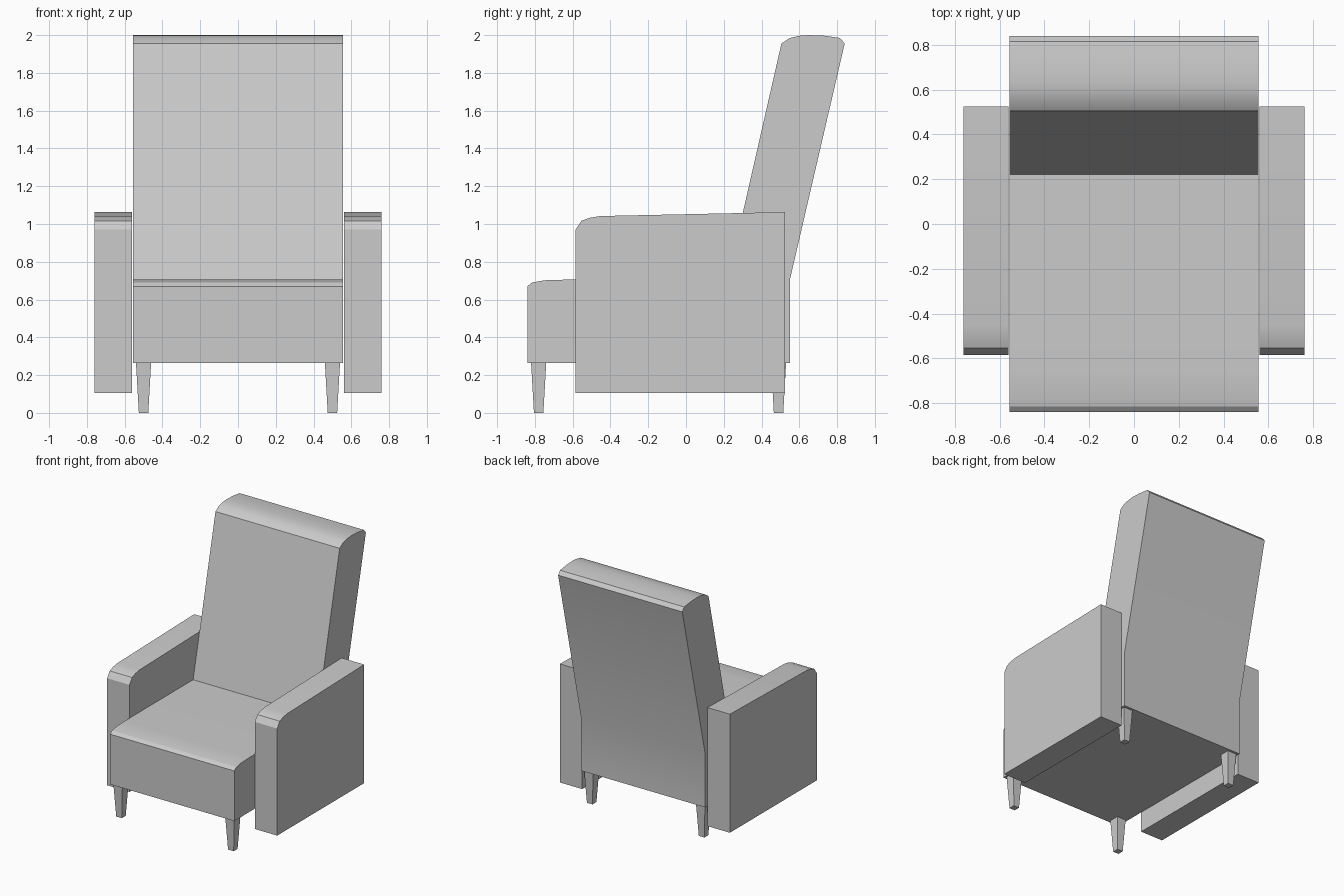
import bpy, bmesh, math

if "Cube" in bpy.data.objects:
    bpy.data.objects.remove(bpy.data.objects["Cube"])


def finish(name, bm):
    bmesh.ops.recalc_face_normals(bm, faces=bm.faces)
    mesh = bpy.data.meshes.new(name)
    bm.to_mesh(mesh)
    bm.free()
    ob = bpy.data.objects.new(name, mesh)
    bpy.context.collection.objects.link(ob)
    bpy.ops.object.select_all(action='DESELECT')
    ob.select_set(True)
    bpy.context.view_layer.objects.active = ob
    bpy.ops.object.shade_smooth_by_angle(angle=math.radians(25))
    return ob


def extrude_profile(name, profile, x0, x1):
    """Extrude a (y, z) side profile from x0 to x1."""
    bm = bmesh.new()
    face = bm.faces.new([bm.verts.new((x0, y, z)) for y, z in profile])
    ext = bmesh.ops.extrude_face_region(bm, geom=[face])['geom']
    bmesh.ops.translate(bm, vec=(x1 - x0, 0, 0),
                        verts=[v for v in ext if isinstance(v, bmesh.types.BMVert)])
    return finish(name, bm)


def tapered_leg(name, x, y, top=0.04, foot=0.025, height=0.265):
    """Square leg narrowing toward the floor."""
    bm = bmesh.new()
    bmesh.ops.create_cube(bm, size=2)
    for v in bm.verts:
        r = top if v.co.z > 0 else foot
        v.co = (x + r * v.co.x, y + r * v.co.y, height if v.co.z > 0 else 0)
    return finish(name, bm)


# Seat and reclined backrest, one upholstered body
body = [(-0.84, 0.265), (-0.84, 0.67), (-0.815, 0.69), (-0.75, 0.702),
        (-0.65, 0.705), (0.22, 0.705),
        (0.505, 1.955), (0.55, 1.985), (0.605, 1.997), (0.65, 2.0), (0.73, 1.997),
        (0.815, 1.985), (0.84, 1.955), (0.55, 0.705), (0.55, 0.265)]
extrude_profile("seat_and_back", body, -0.555, 0.555)

# Armrests with rounded front top
arm = [(-0.585, 0.105), (-0.585, 0.97), (-0.553, 1.017), (-0.51, 1.033),
       (-0.455, 1.042), (0.525, 1.063), (0.525, 0.105)]

for side, s in (("right", 1), ("left", -1)):
    extrude_profile("armrest_" + side, arm, s * 0.56, s * 0.76)
    tapered_leg("front_leg_" + side, s * 0.5, -0.78)
    tapered_leg("back_leg_" + side, s * 0.5, 0.49)
